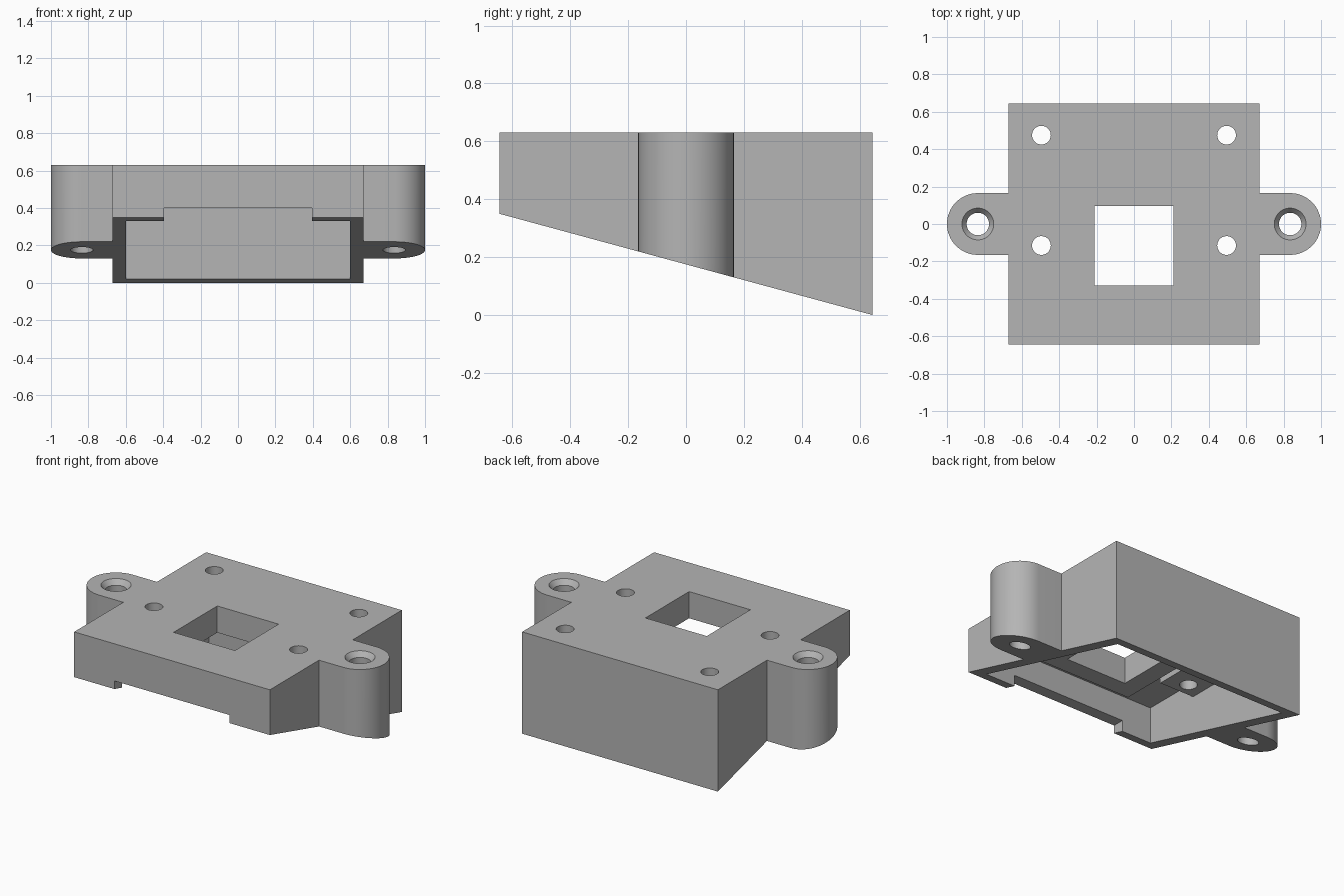
import bpy, bmesh
from mathutils import Vector

cube = bpy.data.objects.get("Cube")
if cube:
    bpy.data.objects.remove(cube, do_unlink=True)

TOP = 0.63           # flat top height
HALF_Y = 0.645       # half depth
FRONT_Z = 0.35       # height of the sloped underside at the front
CEILING = 0.557      # roof of the hollow
PAD = 0.465          # underside of rails and window collar

grey = bpy.data.materials.new("plain grey")
grey.use_nodes = True
grey.diffuse_color = (0.46, 0.46, 0.46, 1)
grey.node_tree.nodes["Principled BSDF"].inputs["Base Color"].default_value = (0.46, 0.46, 0.46, 1)


def finish(name, bm):
    bmesh.ops.recalc_face_normals(bm, faces=bm.faces)
    mesh = bpy.data.meshes.new(name)
    bm.to_mesh(mesh)
    bm.free()
    mesh.materials.append(grey)
    obj = bpy.data.objects.new(name, mesh)
    bpy.context.collection.objects.link(obj)
    return obj


def slope_cut(bm):
    """Trim away everything below the tilted underside."""
    bmesh.ops.bisect_plane(
        bm, geom=bm.verts[:] + bm.edges[:] + bm.faces[:],
        plane_co=Vector((0, HALF_Y, 0)),
        plane_no=Vector((0, -FRONT_Z, -2 * HALF_Y)), clear_outer=True)
    bmesh.ops.holes_fill(bm, edges=[e for e in bm.edges if e.is_boundary], sides=0)


def box(name, x0, x1, y0, y1, z0, z1, sloped=False):
    bm = bmesh.new()
    bmesh.ops.create_cube(bm, size=1)
    for v in bm.verts:
        v.co = (x1 if v.co.x > 0 else x0, y1 if v.co.y > 0 else y0, z1 if v.co.z > 0 else z0)
    if sloped:
        slope_cut(bm)
    return finish(name, bm)


def cylinder(name, x, y, r_low, r_high, z0, z1, sloped=False):
    bm = bmesh.new()
    bmesh.ops.create_cone(bm, cap_ends=True, segments=64, radius1=r_low, radius2=r_high, depth=z1 - z0)
    bmesh.ops.translate(bm, verts=bm.verts, vec=(x, y, (z0 + z1) / 2))
    if sloped:
        slope_cut(bm)
    return finish(name, bm)


def combine(target, tool, operation):
    """Apply one boolean and discard the helper."""
    tool.hide_render = True
    mod = target.modifiers.new("combine", "BOOLEAN")
    mod.operation, mod.object, mod.solver = operation, tool, "EXACT"
    bpy.context.view_layer.objects.active = target
    bpy.ops.object.modifier_apply(modifier=mod.name)
    bpy.data.objects.remove(tool, do_unlink=True)


def add(tool):
    combine(housing, tool, "UNION")


def cut(tool):
    combine(housing, tool, "DIFFERENCE")


# Wedge-shaped shell and its open hollow
housing = box("housing", -0.67, 0.67, -HALF_Y, HALF_Y, -0.2, TOP, True)

# Rounded mounting ears
EAR_X, EAR_R = 0.835, 0.165
for s in (-1, 1):
    x0, x1 = sorted((s * 0.6, s * EAR_X))
    ear = box("ear", x0, x1, -EAR_R, EAR_R, -0.2, TOP, True)
    combine(ear, cylinder("ear_end", s * EAR_X, 0, EAR_R, EAR_R, -0.2, TOP, True), "UNION")
    add(ear)

cut(box("hollow", -0.6, 0.6, -0.572, 0.572, -0.5, CEILING))

# Mounting rails and window collar under the roof
for s in (-1, 1):
    x0, x1 = sorted((s * 0.36, s * 0.63))
    add(box("rail", x0, x1, -0.2, 0.6, PAD, 0.6))
add(box("collar", -0.325, 0.325, -0.44, 0.205, PAD, 0.6))

# Window and front cable notch
cut(box("window", -0.21, 0.21, -0.33, 0.097, 0.4, 0.8))
cut(box("notch", -0.395, 0.395, -0.8, -0.5, 0.1, 0.4))

# Screw holes, countersunk on the ears
for s in (-1, 1):
    for y in (-0.115, 0.475):
        cut(cylinder("screw_hole", s * 0.495, y, 0.05, 0.05, 0.4, 0.8))
    cut(cylinder("ear_hole", s * EAR_X, 0, 0.06, 0.06, -0.3, 0.8))
    cut(cylinder("countersink", s * EAR_X, 0, 0.06, 0.11, 0.6, 0.66))

bpy.ops.object.select_all(action="DESELECT")
housing.select_set(True)
bpy.context.view_layer.objects.active = housing
bpy.ops.object.shade_smooth_by_angle(angle=0.5)
